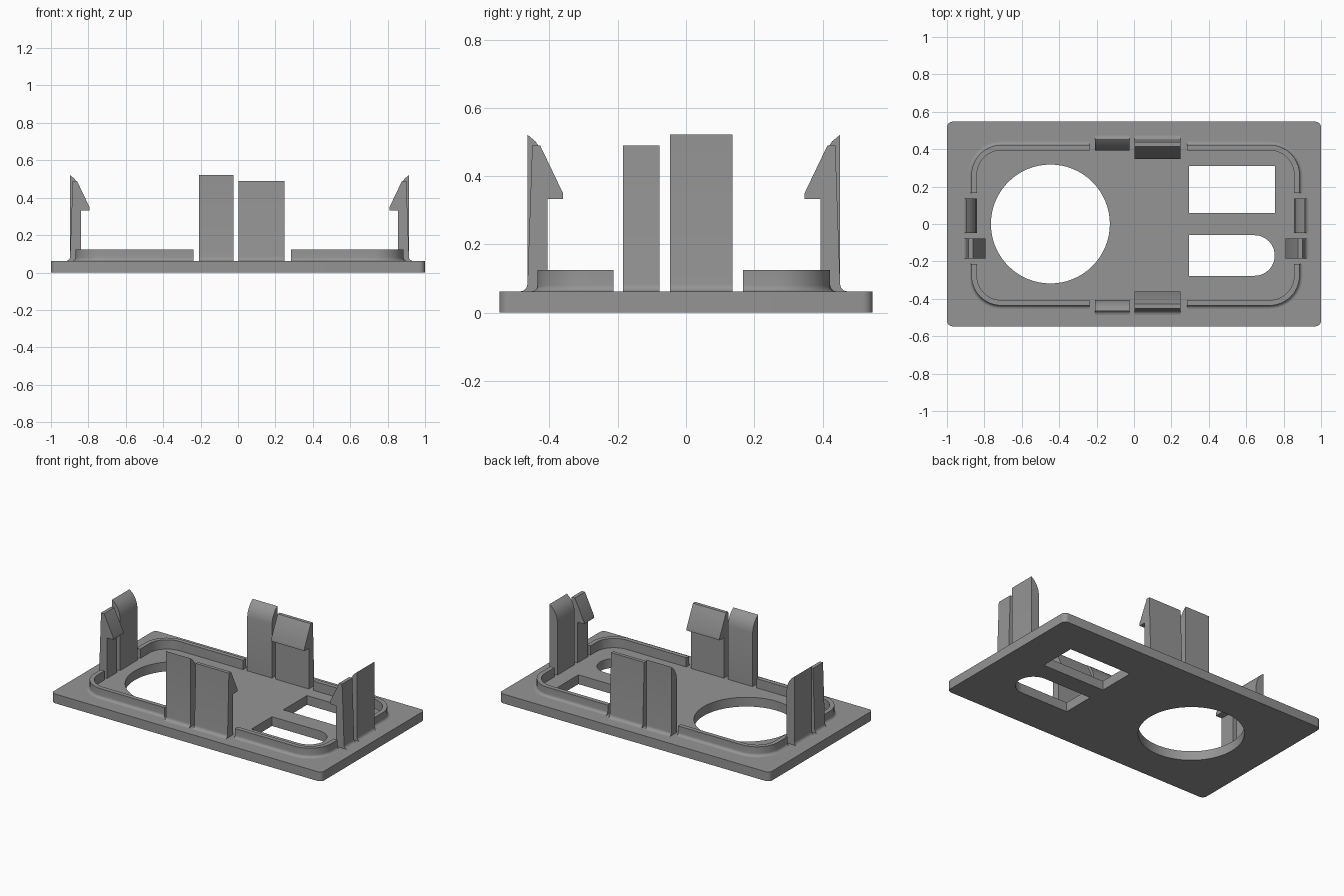
import bpy, bmesh, math

if "Cube" in bpy.data.objects:
    bpy.data.objects.remove(bpy.data.objects["Cube"])

CX, CY = 0.008, -0.0065        # centre of the rim and clips
HX, HY = 0.848, 0.40           # half sizes of the rim's inner face
T = 0.062                      # plate thickness
B = T - 0.012                  # feet are sunk slightly into the plate

grey = bpy.data.materials.new("grey plastic")
grey.diffuse_color = (0.30, 0.30, 0.30, 1)
grey.use_nodes = True
grey.node_tree.nodes["Principled BSDF"].inputs["Base Color"].default_value = grey.diffuse_color


def finish(ob):
    ob.data.materials.clear()
    ob.data.materials.append(grey)
    bpy.ops.object.select_all(action='DESELECT')
    ob.select_set(True)
    bpy.context.view_layer.objects.active = ob
    bpy.ops.object.shade_smooth_by_angle(angle=math.radians(30))


def arc(cx, cy, r, a0, a1, n):
    return [(cx + r * math.cos(math.radians(a0 + (a1 - a0) * i / n)),
             cy + r * math.sin(math.radians(a0 + (a1 - a0) * i / n))) for i in range(n + 1)]


def sweep(name, rings):
    """Join equal rings of points into a capped solid."""
    bm = bmesh.new()
    rows = [[bm.verts.new(p) for p in ring] for ring in rings]
    n = len(rows[0])
    for r0, r1 in zip(rows, rows[1:]):
        for i in range(n):
            j = (i + 1) % n
            bm.faces.new((r0[i], r0[j], r1[j], r1[i]))
    bm.faces.new(rows[0])
    bm.faces.new(rows[-1])
    bmesh.ops.recalc_face_normals(bm, faces=bm.faces)
    me = bpy.data.meshes.new(name)
    bm.to_mesh(me)
    bm.free()
    ob = bpy.data.objects.new(name, me)
    bpy.context.collection.objects.link(ob)
    finish(ob)


# Base plate: rounded outline with a round, a square and a slotted opening
r = 0.03
outline = []
for sx, sy, a in ((1, 1, 0), (-1, 1, 90), (-1, -1, 180), (1, -1, 270)):
    outline += arc(sx * (1 - r), sy * (0.547 - r), r, a, a + 90, 6)
round_hole = arc(-0.447, 0, 0.318, 0, 360, 64)[:-1]
square_hole = [(0.293, 0.06), (0.754, 0.06), (0.754, 0.31), (0.293, 0.31)]
slot_hole = [(0.293, -0.277)] + arc(0.644, -0.1685, 0.1085, -90, 90, 20) + [(0.293, -0.06)]

cu = bpy.data.curves.new("base_plate", 'CURVE')
cu.dimensions = '2D'
cu.fill_mode = 'BOTH'
cu.extrude = T / 2
for pts in (outline, round_hole, square_hole, slot_hole):
    sp = cu.splines.new('POLY')
    sp.points.add(len(pts) - 1)
    for p, (x, y) in zip(sp.points, pts):
        p.co = (x, y, T / 2, 1)
    sp.use_cyclic_u = True
plate = bpy.data.objects.new("base_plate", cu)
bpy.context.collection.objects.link(plate)
plate.select_set(True)
bpy.context.view_layer.objects.active = plate
bpy.ops.object.convert(target='MESH')
plate = bpy.context.view_layer.objects.active
bm = bmesh.new()
bm.from_mesh(plate.data)
bmesh.ops.remove_doubles(bm, verts=bm.verts, dist=1e-4)
bmesh.ops.recalc_face_normals(bm, faces=bm.faces)
bm.to_mesh(plate.data)
bm.free()
finish(plate)


# Foot fillet on the outer side of a wall, from the wall down to the plate
def foot(w, f):
    return arc(w + f, T + f, f, 180, 270, 5) + [(w + f, B)]


# Rim: one swept corner wall in each quadrant (profile is outward offset, height)
rim_profile = [(0, B), (0, 0.124), (0.029, 0.124)] + foot(0.029, 0.018)
R = 0.13                       # inner corner radius
for label, sx, sy in (("back_right", 1, 1), ("back_left", -1, 1),
                      ("front_left", -1, -1), ("front_right", 1, -1)):
    x_end = 0.283 if sx > 0 else -0.237
    y_end = 0.167 if sy > 0 else -0.213
    path = [(CX + sx * HX, y_end, sx, 0)]
    for i in range(13):
        a = math.radians(90 * i / 12)
        nx, ny = sx * math.cos(a), sy * math.sin(a)
        path.append((CX + sx * (HX - R) + R * nx, CY + sy * (HY - R) + R * ny, nx, ny))
    path.append((x_end, CY + sy * HY, 0, sy))
    sweep("rim_" + label, [[(x + nx * o, y + ny * o, z) for o, z in rim_profile]
                           for x, y, nx, ny in path])

# Clips: a plain post with a rounded top beside a hooked latch on every side
W = 0.058                      # wall thickness
post_profile = [(0, B), (0, 0.42), (0.006, 0.452), (0.018, 0.478), (0.035, 0.502),
                (W, 0.521)] + foot(W, 0.022)
latch_profile = [(0, B), (0, 0.333), (-0.046, 0.333), (-0.046, 0.35),
                 (0.021, 0.49), (0.044, 0.49)] + foot(W, 0.022)


def clip(name, profile, axis, s, a, b):
    if axis == 'x':
        rings = [[(CX + s * (HX + o), t, z) for o, z in profile] for t in (a, b)]
    else:
        rings = [[(t, CY + s * (HY + o), z) for o, z in profile] for t in (a, b)]
    sweep(name, rings)


for side, axis, s in (("right", 'x', 1), ("left", 'x', -1), ("back", 'y', 1), ("front", 'y', -1)):
    post, latch = (((-0.047, 0.136), (-0.185, -0.078)) if axis == 'x'
                   else ((-0.208, -0.025), (0.003, 0.248)))
    clip("post_" + side, post_profile, axis, s, *post)
    clip("latch_" + side, latch_profile, axis, s, *latch)
